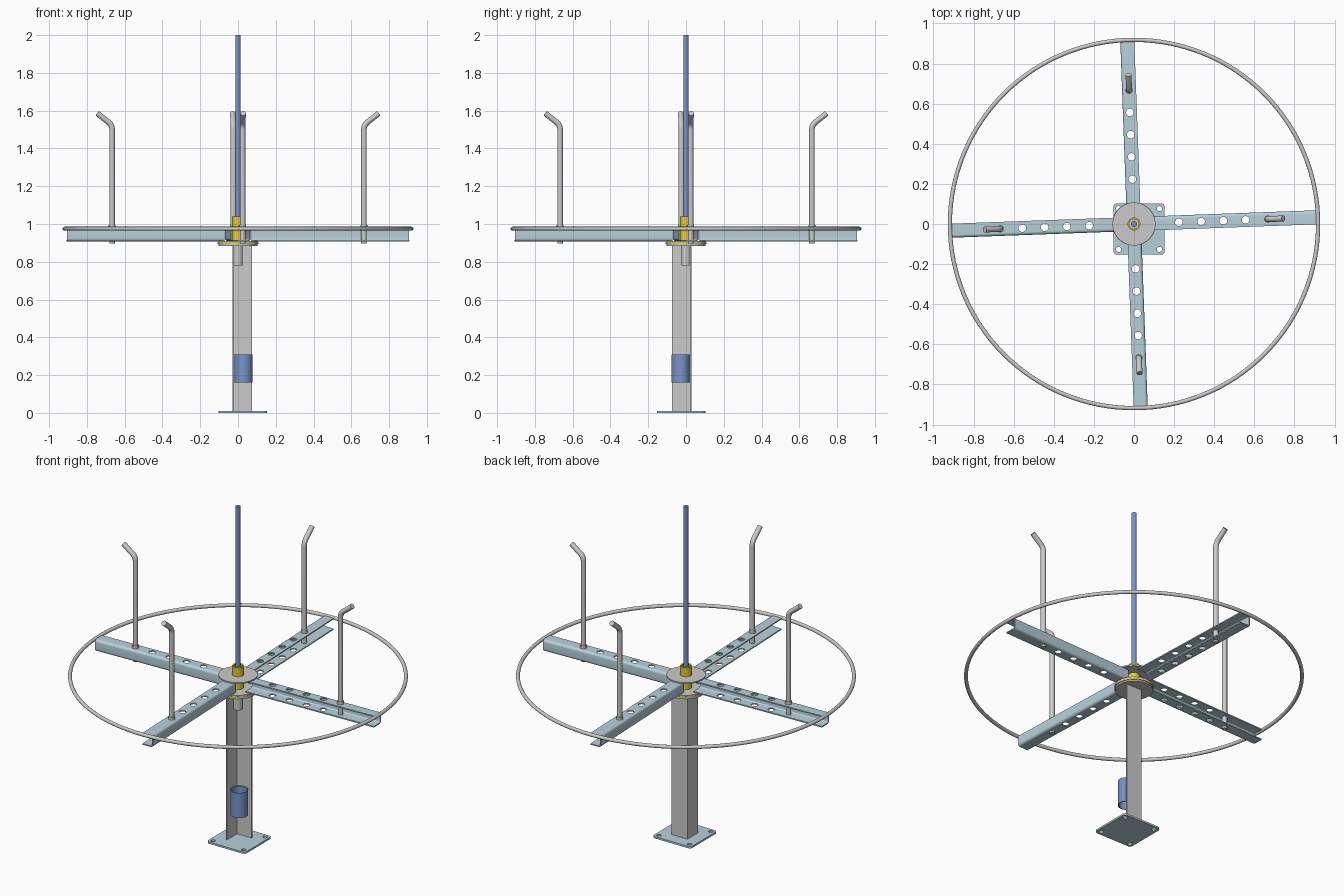
import bpy, bmesh
from math import sin, cos, pi, radians
from mathutils import Matrix, Vector

if "Cube" in bpy.data.objects:
    bpy.data.objects.remove(bpy.data.objects["Cube"])

TWIST = radians(2.1)


def material(name, rgb):
    m = bpy.data.materials.new(name)
    m.diffuse_color = (*rgb, 1)
    m.use_nodes = True
    m.node_tree.nodes["Principled BSDF"].inputs["Base Color"].default_value = m.diffuse_color
    return m


PALE = material("pale_blue_steel", (0.47, 0.64, 0.72))
BLUE = material("blue_steel", (0.18, 0.30, 0.60))
BRASS = material("brass", (0.80, 0.60, 0.03))


def add_mesh(name, bm, mat=None):
    bmesh.ops.recalc_face_normals(bm, faces=bm.faces)
    me = bpy.data.meshes.new(name)
    bm.to_mesh(me)
    bm.free()
    ob = bpy.data.objects.new(name, me)
    bpy.context.collection.objects.link(ob)
    if mat:
        me.materials.append(mat)
    return ob


def smooth(ob):
    bpy.ops.object.select_all(action='DESELECT')
    bpy.context.view_layer.objects.active = ob
    ob.select_set(True)
    bpy.ops.object.shade_smooth_by_angle(angle=radians(35))
    return ob


def extrude(name, pts, vec, mat=None):
    """Extrude a closed 3D outline along vec."""
    bm = bmesh.new()
    f = bm.faces.new([bm.verts.new(p) for p in pts])
    r = bmesh.ops.extrude_face_region(bm, geom=[f], use_keep_orig=True)
    bmesh.ops.translate(bm, vec=vec,
                        verts=[v for v in r["geom"] if isinstance(v, bmesh.types.BMVert)])
    return smooth(add_mesh(name, bm, mat))


def lathe(name, profile, mat=None, at=(0, 0), n=48):
    """Spin an (r, z) outline; a closed outline gives a tube or disc."""
    bm = bmesh.new()
    rings = []
    for i in range(n):
        a = 2 * pi * i / n
        rings.append([bm.verts.new((at[0] + r * cos(a), at[1] + r * sin(a), z)) for r, z in profile])
    k = len(profile)
    for i in range(n):
        p, q = rings[i], rings[(i + 1) % n]
        for j in range(k):
            bm.faces.new((p[j], q[j], q[(j + 1) % k], p[(j + 1) % k]))
    return smooth(add_mesh(name, bm, mat))


def tube(name, r_in, r_out, z0, z1, **kw):
    return lathe(name, [(r_in, z0), (r_out, z0), (r_out, z1), (r_in, z1)], **kw)


def cylinder_bm(bm, x, y, r, z0, z1, n=24):
    bmesh.ops.create_cone(bm, cap_ends=True, segments=n, radius1=r, radius2=r, depth=z1 - z0,
                          matrix=Matrix.Translation((x, y, (z0 + z1) / 2)))


def drill(ob, holes, r, z0, z1):
    """Cut round vertical holes and bake the result."""
    bm = bmesh.new()
    for x, y in holes:
        cylinder_bm(bm, x, y, r, z0, z1)
    cutter = add_mesh("hole_cutter", bm)
    cutter.hide_render = True
    mod = ob.modifiers.new("holes", 'BOOLEAN')
    mod.operation, mod.object, mod.solver = 'DIFFERENCE', cutter, 'EXACT'
    bpy.context.view_layer.objects.active = ob
    bpy.ops.object.modifier_apply(modifier=mod.name)
    bpy.data.objects.remove(cutter)
    return smooth(ob)


def arc(cx, cy, r, a0, a1, n=6):
    return [(cx + r * cos(radians(a0 + (a1 - a0) * i / n)),
             cy + r * sin(radians(a0 + (a1 - a0) * i / n))) for i in range(n + 1)]


# Base plate with rounded corners and bolt holes
cx, cy, h, r = 0.025, -0.025, 0.128, 0.018
outline = []
for sx, sy, a in ((1, 1, 0), (-1, 1, 90), (-1, -1, 180), (1, -1, 270)):
    outline += arc(cx + sx * (h - r), cy + sy * (h - r), r, a, a + 90)
base = extrude("base_plate", [(x, y, 0) for x, y in outline], (0, 0, 0.011), PALE)
drill(base, [(cx + sx * 0.102, cy + sy * 0.102) for sx in (1, -1) for sy in (1, -1)],
      0.013, -0.05, 0.05)

# Angle-iron post, corner to the back left
a, t, L = -0.029, 0.008, 0.104
extrude("angle_post", [(x, y, 0.011) for x, y in (
    (a, -a), (a, -a - L), (a + t, -a - L), (a + t, -a - t), (a + L, -a - t), (a + L, -a))],
    (0, 0, 0.876))

# Pipe holder on the post
tube("pipe_holder", 0.044, 0.049, 0.16, 0.31, mat=BLUE, at=(0.028, -0.028))

# Hub: spindle tube, bearing plates, brass sleeve, top plate
tube("spindle_tube", 0.015, 0.025, 0.78, 1.03)
tube("post_top_plate", 0.024, 0.104, 0.884, 0.893)
tube("bearing_washer", 0.024, 0.108, 0.893, 0.901, mat=BRASS)
tube("hub_lower_plate", 0.024, 0.107, 0.901, 0.909)
tube("hub_upper_plate", 0.032, 0.107, 0.978, 0.986)
tube("brass_sleeve", 0.024, 0.032, 0.909, 1.04, mat=BRASS)

# Centre pole
bm = bmesh.new()
cylinder_bm(bm, 0, 0, 0.0145, 0.79, 2.0, 32)
smooth(add_mesh("centre_pole", bm, BLUE))

# Outer ring
lathe("outer_ring", [(0.918 + y, 0.975 + z) for y, z in arc(0, 0, 0.0105, 0, 345, 15)], n=128)

# Channel arm profile: open on one side, rounded outer corners
h, r, t, zc = 0.035, 0.015, 0.007, 0.9435
c = h - r
outer = [(-h, h)] + arc(c, c, r, 90, 0) + arc(c, -c, r, 0, -90) + [(-h, -h)]
inner = [(-h, -h + t)] + arc(c, -c, r - t, -90, 0) + arc(c, c, r - t, 0, 90) + [(-h, h - t)]
arm = extrude("channel_arm", [(0.072, y, zc + z) for y, z in outer + inner],
              (0.836, 0, 0), PALE)
drill(arm, [(0.224 + 0.111 * i, 0) for i in range(4)], 0.019, 0.85, 1.05)

# Bent rod path, leaning outward at the top
R, ang, x0, z0 = 0.05, radians(52), 0.667, 1.50
path = [(x0, 0.898), (x0, z0)]
path += [(x0 + R * (1 - cos(ang * i / 8)), z0 + R * sin(ang * i / 8)) for i in range(1, 9)]
path.append((path[-1][0] + 0.075 * sin(ang), path[-1][1] + 0.075 * cos(ang)))
bm = bmesh.new()
rings = []
for i, (x, z) in enumerate(path):
    p, q = path[max(i - 1, 0)], path[min(i + 1, len(path) - 1)]
    d = Vector((q[0] - p[0], 0, q[1] - p[1])).normalized()
    if i == 1:
        d = Vector((0, 0, 1))
    side = Vector((d.z, 0, -d.x))
    rings.append([bm.verts.new(Vector((x, 0, z)) + 0.0148 * (
        side * cos(2 * pi * k / 20) + Vector((0, 1, 0)) * sin(2 * pi * k / 20)))
        for k in range(20)])
for p, q in zip(rings, rings[1:]):
    for k in range(20):
        bm.faces.new((p[k], p[(k + 1) % 20], q[(k + 1) % 20], q[k]))
bm.faces.new(rings[0])
bm.faces.new(rings[-1])
rod = smooth(add_mesh("bent_rod", bm))
collar = tube("rod_collar", 0.0145, 0.018, 0.9785, 0.996, at=(x0, 0), n=20)

# Repeat arm, rod and collar around the hub
for ob in (arm, rod, collar):
    for i in range(4):
        o = ob if i == 0 else ob.copy()
        if i:
            bpy.context.collection.objects.link(o)
            o.name = f"{ob.name}_{i + 1}"
        o.rotation_euler = (0, 0, TWIST + i * pi / 2)
